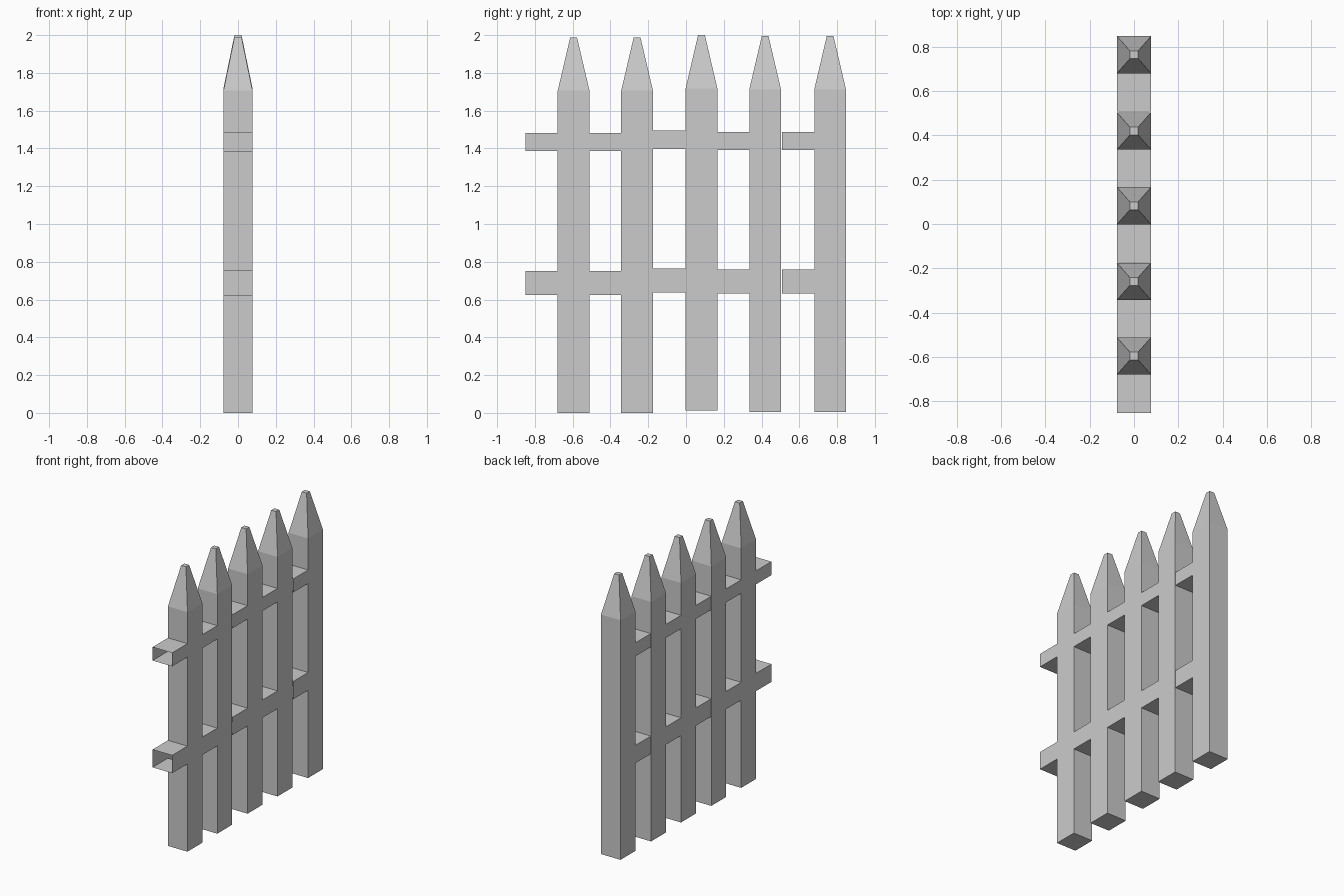
import bpy, bmesh

if "Cube" in bpy.data.objects:
    bpy.data.objects.remove(bpy.data.objects["Cube"])

HX = 0.077           # half thickness of picket and rails
HY = 0.084           # half width of a picket
RAIL_START = -0.256  # open end of the rails, relative to the picket centre

# Cross-section levels: (z, half x, half y)
LEVELS = [(0, HX, HY), (0.625, HX, HY), (0.752, HX, HY), (1.386, HX, HY),
          (1.482, HX, HY), (1.706, HX, HY), (1.988, 0.019, 0.018)]
RAIL_BANDS = (1, 3)  # level gaps where a rail leaves the -y side


def fence_section_mesh():
    bm = bmesh.new()
    rings = [[bm.verts.new((sx * hx, sy * hy, z))
              for sx, sy in ((-1, -1), (1, -1), (1, 1), (-1, 1))]
             for z, hx, hy in LEVELS]
    # Post sides, with rails as open tubes on the -y side
    for i, (lo, hi) in enumerate(zip(rings, rings[1:])):
        for k in range(4):
            n = (k + 1) % 4
            quad = [lo[k], lo[n], hi[n], hi[k]]
            if k == 0 and i in RAIL_BANDS:
                end = [bm.verts.new((v.co.x, RAIL_START, v.co.z)) for v in quad]
                for j in range(4):
                    m = (j + 1) % 4
                    bm.faces.new((quad[j], end[j], end[m], quad[m])).normal_update()
            else:
                bm.faces.new(quad)
    # Foot and blunt tip
    bm.faces.new(rings[0][::-1])
    bm.faces.new(rings[-1])
    bmesh.ops.recalc_face_normals(bm, faces=bm.faces[:])
    mesh = bpy.data.meshes.new("fence_section")
    bm.to_mesh(mesh)
    bm.free()
    return mesh


# Five sections in a row, each set at a slightly different height
section = fence_section_mesh()
for i, (y, z) in enumerate([(-0.595, 0), (-0.259, 0), (0.082, 0.012),
                            (0.419, 0.006), (0.763, 0.006)]):
    ob = bpy.data.objects.new(f"picket_with_rails_{i + 1}", section)
    ob.location = (0, y, z)
    bpy.context.collection.objects.link(ob)
